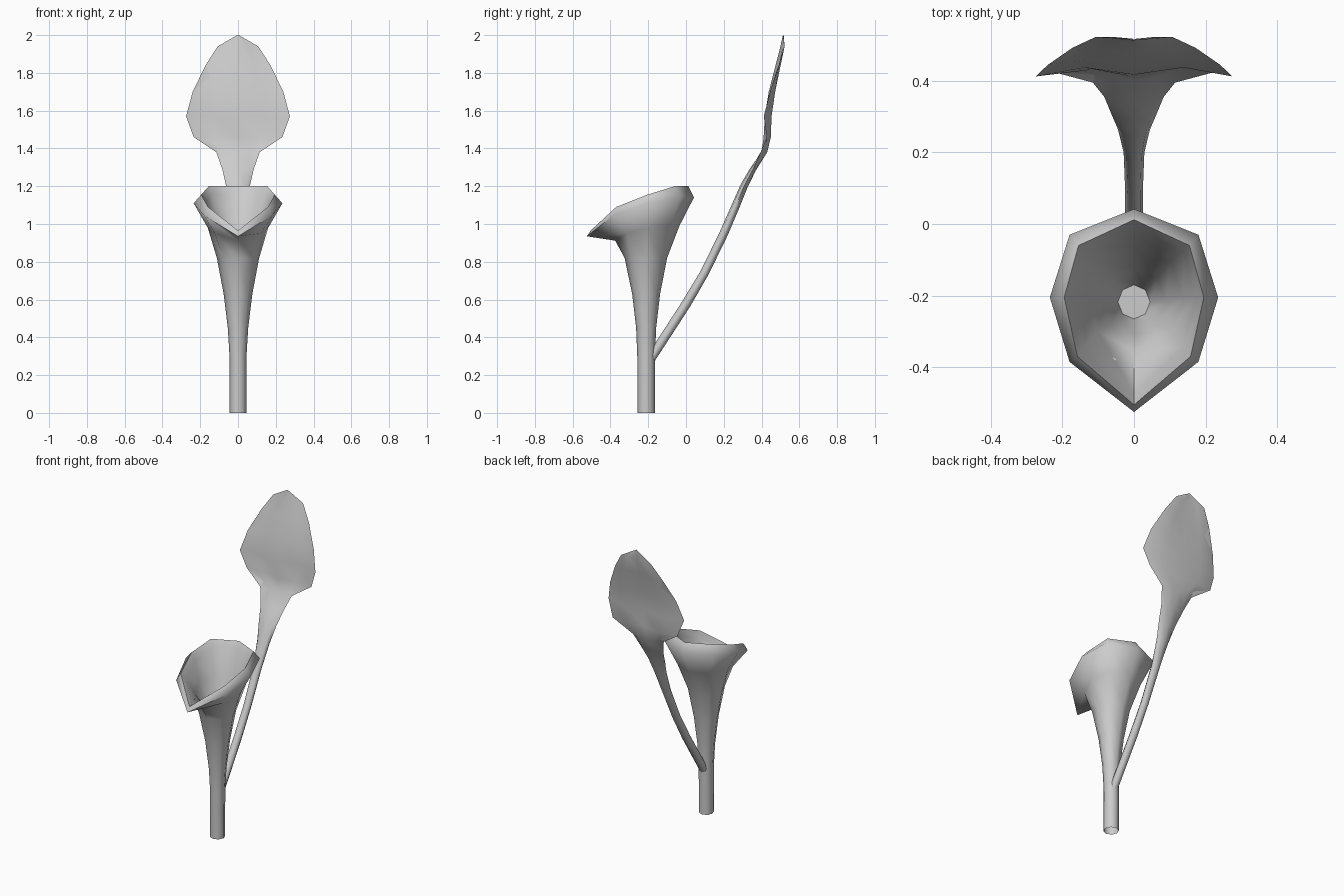
import bpy
import bmesh
import math
from mathutils import Vector

mat = bpy.data.materials.new("plain grey")
mat.diffuse_color = (0.6, 0.6, 0.6, 1)


def mirror(half):
    """Five points from back middle to front middle -> closed ring of eight."""
    return [Vector(p) for p in half] + [Vector((-x, y, z)) for x, y, z in half[3:0:-1]]


def loft(name, rings, cap_end):
    bm = bmesh.new()
    loops = [[bm.verts.new(p) for p in r] for r in rings]
    for a, b in zip(loops, loops[1:]):
        for i in range(8):
            j = (i + 1) % 8
            bm.faces.new((a[i], a[j], b[j], b[i]))
    if cap_end:
        bm.faces.new(loops[-1])
    bmesh.ops.remove_doubles(bm, verts=bm.verts, dist=0.0005)
    bmesh.ops.recalc_face_normals(bm, faces=bm.faces)
    me = bpy.data.meshes.new(name)
    bm.to_mesh(me)
    bm.free()
    me.materials.append(mat)
    me.polygons.foreach_set("use_smooth", [True] * len(me.polygons))
    me.set_sharp_from_angle(angle=math.radians(75))
    ob = bpy.data.objects.new(name, me)
    bpy.context.collection.objects.link(ob)


def oval(z, rx, front, back):
    """Level ring between a front and a back y."""
    c, ry = (front + back) / 2, (back - front) / 2
    return mirror([(rx * math.sin(t), c + ry * math.cos(t), z)
                   for t in (i * math.pi / 4 for i in range(5))])


# Flower: stem swelling into a trumpet, rolled rim, then the inner wall
flower = [oval(*r) for r in (
    (0.0, 0.045, -0.257, -0.165), (0.3, 0.045, -0.258, -0.164),
    (0.45, 0.054, -0.264, -0.158), (0.63, 0.076, -0.285, -0.137),
    (0.82, 0.112, -0.325, -0.1))]
flower += [mirror(h) for h in (
    [(0, -0.035, 0.99), (0.118, -0.08, 0.99), (0.16, -0.205, 0.98), (0.122, -0.315, 0.95), (0, -0.375, 0.912)],
    [(0, 0.042, 1.14), (0.18, -0.03, 1.15), (0.235, -0.205, 1.11), (0.18, -0.385, 1.045), (0, -0.525, 0.935)],
    [(0, 0.012, 1.2), (0.155, -0.06, 1.2), (0.195, -0.205, 1.155), (0.158, -0.37, 1.09), (0, -0.505, 0.965)],
    [(0, -0.015, 1.16), (0.14, -0.075, 1.16), (0.172, -0.205, 1.11), (0.138, -0.345, 1.05), (0, -0.475, 0.965)],
    [(0, -0.06, 0.98), (0.1, -0.105, 0.98), (0.138, -0.205, 0.97), (0.1, -0.3, 0.94), (0, -0.355, 0.92)])]
flower += [oval(0.8, 0.09, -0.305, -0.125), oval(0.62, 0.045, -0.265, -0.17)]
loft("flower", flower, True)

# Leaf stalk: slanted rings along a path (y, z, half width, half thickness)
stalk = [(-0.185, 0.29, 0.026, 0.025), (0.0, 0.575, 0.025, 0.025),
         (0.1, 0.745, 0.025, 0.023), (0.2, 0.95, 0.029, 0.023),
         (0.265, 1.1, 0.045, 0.022), (0.307, 1.2, 0.063, 0.02),
         (0.355, 1.29, 0.083, 0.016)]
side = Vector((0, 0.88, -0.47))
leaf = []
for y, z, w, t in stalk:
    c = Vector((0, y, z))
    leaf.append(mirror([c + Vector((w * math.sin(a), 0, 0)) + side * t * math.cos(a)
                        for a in (i * math.pi / 4 for i in range(5))]))

# Leaf blade: edge (x, y, z), midrib y, fold y and thickness
blade = [(0.115, 0.395, 1.38, 0.41, 0.42, 0.020), (0.235, 0.427, 1.46, 0.42, 0.44, 0.018),
         (0.275, 0.412, 1.57, 0.425, 0.445, 0.016), (0.24, 0.445, 1.7, 0.445, 0.465, 0.014),
         (0.172, 0.492, 1.84, 0.48, 0.495, 0.012), (0.108, 0.522, 1.94, 0.505, 0.517, 0.010),
         (0.004, 0.515, 2.0, 0.515, 0.515, 0.004)]
for x, y, z, rib, fold, t in blade:
    leaf.append(mirror([(0, rib + t / 2, z), (x * 0.5, fold + t / 2, z), (x, y, z),
                        (x * 0.5, fold - t / 2, z), (0, rib - t / 2, z)]))
loft("leaf", leaf, True)
